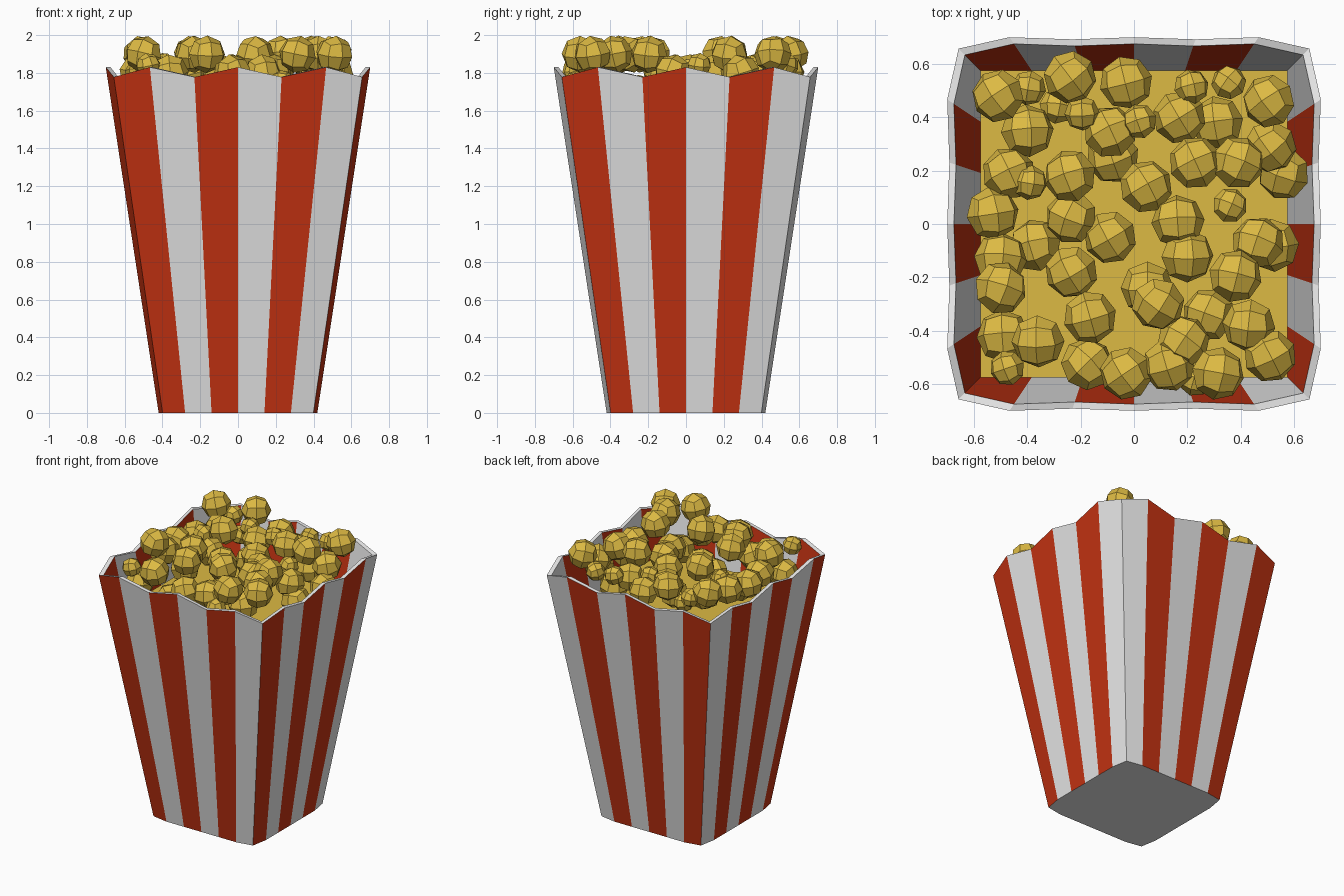
import bpy, bmesh, math, random
from mathutils import Matrix, Euler

if "Cube" in bpy.data.objects:
    bpy.data.objects.remove(bpy.data.objects["Cube"])

random.seed(4)


def material(name, rgb):
    m = bpy.data.materials.new(name)
    m.diffuse_color = (*rgb, 1)
    m.use_nodes = True
    m.node_tree.nodes["Principled BSDF"].inputs["Base Color"].default_value = m.diffuse_color
    return m


WHITE = material("paper_white", (0.8, 0.8, 0.8))
RED = material("stripe_red", (0.56, 0.033, 0.006))
YELLOW = material("corn_yellow", (0.72, 0.49, 0.056))


def finish(bm, name, mats):
    me = bpy.data.meshes.new(name)
    bm.to_mesh(me)
    bm.free()
    for m in mats:
        me.materials.append(m)
    ob = bpy.data.objects.new(name, me)
    bpy.context.collection.objects.link(ob)
    return ob


# Tapered striped box: unit outline of 24 points, slightly pulled-in corners
C = 0.95
steps = [-C, -2 / 3, -1 / 3, 0, 1 / 3, 2 / 3]
outline = []
for side in range(4):
    a = side * math.pi / 2
    for t in steps:
        x, y = t, (-C if t == -C else -1)
        outline.append((x * math.cos(a) - y * math.sin(a),
                        x * math.sin(a) + y * math.cos(a)))


def half_width(z):
    return 0.42 + 0.28 * z / 1.83


bm = bmesh.new()


def ring(z_of, inset):
    out = []
    for i, (x, y) in enumerate(outline):
        z = z_of(i)
        s = half_width(z) - inset
        out.append(bm.verts.new((x * s, y * s, z)))
    return out


def rim(i):
    return 1.83 if i % 2 else 1.778


rings = [ring(lambda i: 0, 0), ring(rim, 0), ring(rim, 0.025), ring(lambda i: 0.02, 0.025)]
n = len(outline)
for k in range(3):
    lo, hi = rings[k], rings[k + 1]
    for i in range(n):
        j = (i + 1) % n
        f = bm.faces.new((lo[i], lo[j], hi[j], hi[i]))
        # every side runs red to white along the positive axis direction
        red_first = i // 6 < 2
        is_red = (i % 2 == 0) == red_first
        f.material_index = 1 if (k != 1 and is_red) else 0
bm.faces.new(rings[0][::-1])
bm.faces.new(rings[3])
bmesh.ops.recalc_face_normals(bm, faces=bm.faces)
finish(bm, "striped_box", [WHITE, RED])

# Flat bed under the loose pieces
bm = bmesh.new()
bmesh.ops.create_cube(bm, size=1, matrix=Matrix.Translation((0, 0, 1.475))
                      @ Matrix.Diagonal((1.15, 1.15, 0.05, 1)))
finish(bm, "popcorn_bed", [YELLOW])

# Loose popcorn pieces, grouped by radius and height
high = [(-.51, .48), (.505, .46), (.39, .23), (.23, .23), (-.24, .18), (-.5, -.24),
        (-.235, -.18), (.38, -.195), (.09, -.30), (-.165, -.35), (.43, -.38),
        (.51, -.495), (.315, -.56), (-.24, .55)]
middle = [(-.03, .53), (-.40, .35), (-.09, .345), (.17, .40), (.51, .29), (-.47, .19),
          (.045, .14), (-.53, .04), (-.235, .025), (-.09, -.05), (.165, .01), (-.5, -.13),
          (.2, -.12), (.465, -.07), (.185, -.44), (.13, -.53), (-.03, -.56), (-.36, -.44)]
low = [(.56, .19), (.31, .38), (-.08, .25), (-.37, -.08), (.52, -.08), (.05, -.24),
       (.28, -.34), (-.175, -.525), (-.49, -.42)]
small = [(-.395, .51), (-.195, .415), (.02, .385), (.215, .515), (.355, .53),
         (-.39, .155), (.36, .07), (-.475, -.54)]
small_low = [(-.29, .44), (.23, -.58)]

bm = bmesh.new()


def piece(x, y, z, r):
    # cube with each face split in four, rounded into a ball
    rot = Euler((random.uniform(-.25, .25), random.uniform(-.25, .25), random.uniform(0, 1.57)))
    m = Matrix.Translation((x, y, z)) @ rot.to_matrix().to_4x4() @ Matrix.Scale(r, 4)
    grid = {}
    for axis in range(3):
        for s in (-1, 1):
            for u in (-1, 0):
                for v in (-1, 0):
                    loop = []
                    for du, dv in ((0, 0), (1, 0), (1, 1), (0, 1)):
                        p = [0, 0, 0]
                        p[axis], p[(axis + 1) % 3], p[(axis + 2) % 3] = s, u + du, v + dv
                        p = tuple(p)
                        if p not in grid:
                            d = math.sqrt(sum(c * c for c in p))
                            vert = bm.verts.new([c / d for c in p])
                            vert.co = m @ vert.co
                            grid[p] = vert
                        loop.append(grid[p])
                    bm.faces.new(loop if s > 0 else loop[::-1])


for group, z, r in ((high, 1.898, .1), (middle, 1.80, .1), (low, 1.69, .1),
                    (small, 1.84, .066), (small_low, 1.75, .066)):
    for x, y in group:
        piece(x, y, z, r)
finish(bm, "popcorn_pieces", [YELLOW])
